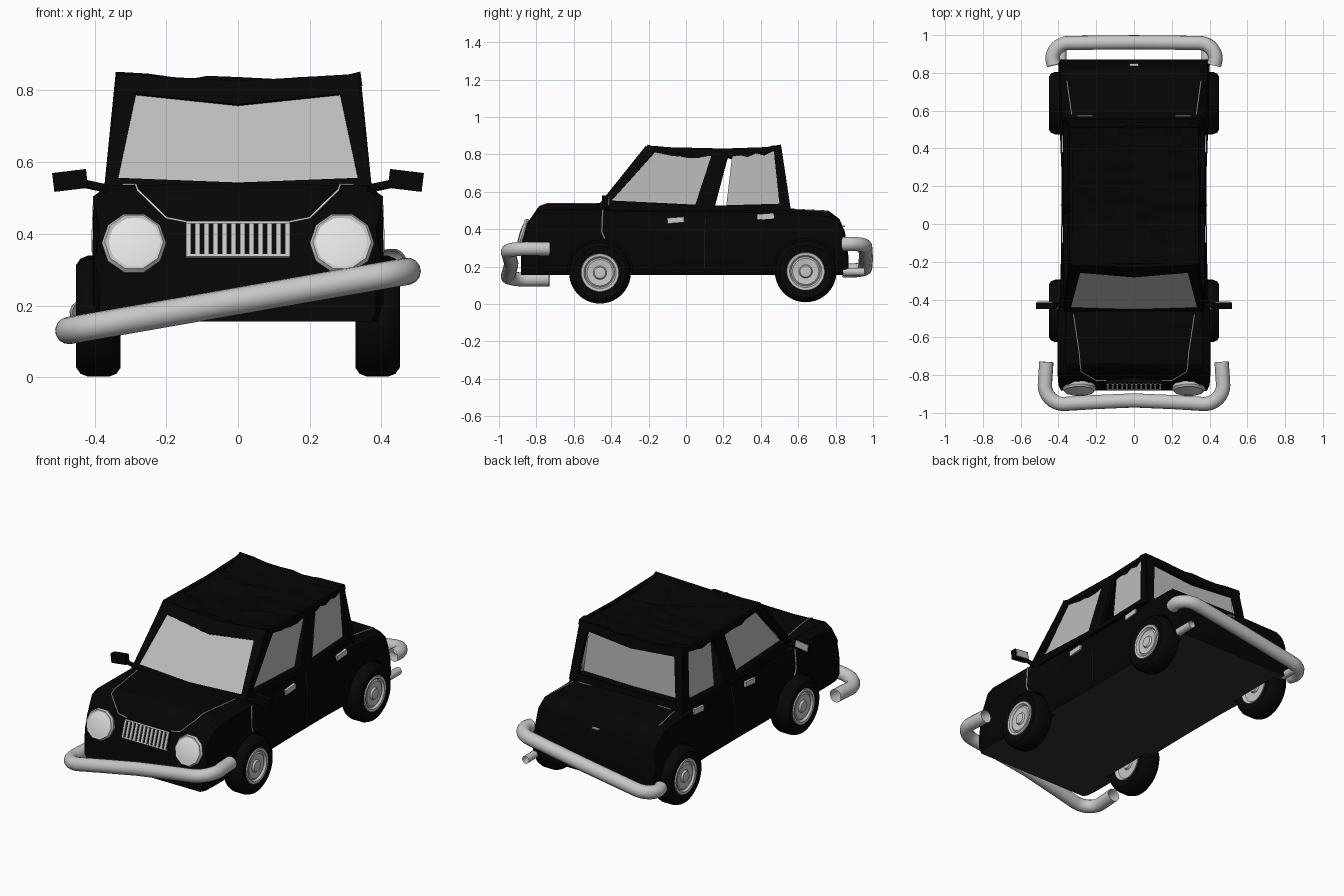
import bpy, bmesh, math, random

random.seed(4)
if "Cube" in bpy.data.objects:
    bpy.data.objects.remove(bpy.data.objects["Cube"])


def material(name, v):
    m = bpy.data.materials.new(name)
    m.use_nodes = True
    m.diffuse_color = (v, v, v, 1)
    m.node_tree.nodes["Principled BSDF"].inputs["Base Color"].default_value = (v, v, v, 1)
    return m


PAINT = material("black_paint", 0.0015)
RUBBER = material("tyre_black", 0.002)
UNDER = material("underside_grey", 0.03)
CHROME = material("chrome_grey", 0.57)
GLASS = material("glass_grey", 0.51)
LIGHT = material("lens_white", 0.78)


def select(ob):
    bpy.ops.object.select_all(action='DESELECT')
    ob.select_set(True)
    bpy.context.view_layer.objects.active = ob


def smooth(ob, degrees):
    select(ob)
    bpy.ops.object.shade_smooth_by_angle(angle=math.radians(degrees))


def build(name, verts, faces, mat):
    me = bpy.data.meshes.new(name)
    me.from_pydata([tuple(v) for v in verts], [], faces)
    bm = bmesh.new()
    bm.from_mesh(me)
    bmesh.ops.remove_doubles(bm, verts=bm.verts, dist=0.0001)
    bmesh.ops.recalc_face_normals(bm, faces=bm.faces)
    bm.to_mesh(me)
    bm.free()
    me.materials.append(mat)
    ob = bpy.data.objects.new(name, me)
    bpy.context.collection.objects.link(ob)
    return ob


def thicken(ob, t, offset=0.0):
    mod = ob.modifiers.new("thickness", 'SOLIDIFY')
    mod.thickness, mod.offset = t, offset
    select(ob)
    bpy.ops.object.modifier_apply(modifier=mod.name)


def loft(rings):
    """Vertices and quads joining closed rings of equal size."""
    n = len(rings[0])
    faces = [(i * n + j, i * n + (j + 1) % n, (i + 1) * n + (j + 1) % n, (i + 1) * n + j)
             for i in range(len(rings) - 1) for j in range(n)]
    return [v for r in rings for v in r], faces


def lathe(name, profile, mat, loc, rot, segs=32):
    rings = [[(r * math.cos(k * math.tau / segs), r * math.sin(k * math.tau / segs), h)
              for k in range(segs)] for r, h in profile]
    ob = build(name, *loft(rings), mat)
    smooth(ob, 35)
    ob.location, ob.rotation_euler = loc, rot
    return ob


def tube(name, points, radius, mat):
    cu = bpy.data.curves.new(name, 'CURVE')
    cu.dimensions, cu.bevel_depth, cu.bevel_resolution = '3D', radius, 5
    sp = cu.splines.new('POLY')
    sp.points.add(len(points) - 1)
    for p, co in zip(sp.points, points):
        p.co = (*co, 1)
    cu.materials.append(mat)
    ob = bpy.data.objects.new(name, cu)
    bpy.context.collection.objects.link(ob)
    select(ob)
    bpy.ops.object.convert(target='MESH')
    smooth(bpy.context.object, 40)


def box(name, loc, size, mat, rot=(0, 0, 0)):
    bm = bmesh.new()
    bmesh.ops.create_cube(bm, size=1)
    bmesh.ops.scale(bm, vec=size, verts=bm.verts)
    me = bpy.data.meshes.new(name)
    bm.to_mesh(me)
    bm.free()
    me.materials.append(mat)
    ob = bpy.data.objects.new(name, me)
    ob.location, ob.rotation_euler = loc, rot
    bpy.context.collection.objects.link(ob)


# Lower body: cross-sections from nose to tail (y, half width, shoulder, top)
FLOOR = 0.155
stations = [(-.883, .385, .36, .34), (-.855, .40, .385, .43), (-.79, .405, .40, .52),
            (-.74, .405, .403, .535), (-.45, .405, .40, .535), (-.38, .39, .375, .525),
            (0, .385, .365, .52), (.3, .385, .365, .52), (.56, .395, .38, .505),
            (.76, .40, .39, .495), (.82, .40, .39, .45), (.85, .40, .385, .38),
            (.87, .39, .375, .24)]
rings = []
for k, (y, w, s, t) in enumerate(stations):
    h = t - FLOOR
    half = [(w * .96, FLOOR), (w, FLOOR + h * .15), (w, FLOOR + h * .6),
            (s, FLOOR + h * .92), (s - .04, t), (0, t + .005)]
    half += [(-x, z) for x, z in half[-2::-1]]
    # the nose is set back towards the middle
    dent = .045 if k < 3 else 0
    rings.append([(x, y + dent * max(0, 1 - abs(x) / .38), z) for x, z in half])
verts, faces = loft(rings)
n = len(rings[0])
faces += [tuple(range(n)), tuple(range(len(verts) - n, len(verts)))]
body = build("lower_body", verts, faces, PAINT)

# Wheel wells, then wheels
for label, y, z in (("front", -.46, .167), ("rear", .64, .174)):
    for side in (1, -1):
        cutter = lathe("well_cutter", [(0, -.1), (.175, -.1), (.175, .1), (0, .1)],
                       PAINT, (side * .43, y, z), (0, math.pi / 2, 0))
        mod = body.modifiers.new("well", 'BOOLEAN')
        mod.operation, mod.object, mod.solver = 'DIFFERENCE', cutter, 'EXACT'
        select(body)
        bpy.ops.object.modifier_apply(modifier=mod.name)
        bpy.data.objects.remove(cutter)
        at, rot = (side * .389, y, z), (0, side * math.pi / 2, 0)
        lathe(label + "_tyre", [(.098, -.055), (.14, -.062), (.157, -.05), (.165, -.03), (.165, .03),
                                (.157, .05), (.14, .062), (.098, .055)], RUBBER, at, rot, 40)
        lathe(label + "_hub", [(0, -.058), (.03, -.056), (.035, -.045), (.085, -.045), (.1, -.06),
                               (.104, -.05), (.104, .05), (.1, .062), (.086, .06), (.078, .048),
                               (.07, .054), (.036, .05), (.03, .06), (0, .062)], CHROME, at, rot, 40)

smooth(body, 25)
body.data.materials.append(UNDER)
for p in body.data.polygons:
    if p.normal.z < -.9 and p.center.z < FLOOR + .01:
        p.material_index = len(body.data.materials) - 1


# Cabin: sloping window frames, with steeper panes set under the roof edge
def window(name, plane, outer, opening, pane_plane, pane):
    rim = [[plane(*p) for p in loop] for loop in (outer, opening)]
    thicken(build(name + "_frame", *loft(rim), PAINT), .02)
    glass = [pane_plane(*p) for p in pane]
    thicken(build(name + "_glass", glass, [tuple(range(len(glass)))], GLASS), .006)


def front_plane(x, z):
    return (x, -.455 + (z - .53) * .8, z)


def back_plane(x, z):
    return (x, .55 - (z - .505) * .15, z)


def back_pane(x, z):
    return (x, .497, z)


opening = [(-.335, .55), (0, .537), (.335, .55), (.285, .785), (0, .755), (-.285, .785)]
window("windscreen", front_plane,
       [(-.372, .5), (0, .5), (.372, .5), (.335, .84), (0, .82), (-.335, .84)],
       opening, front_plane, opening)
opening = [(-.32, .54), (0, .535), (.32, .54), (.285, .79), (0, .765), (-.285, .79)]
window("rear_window", back_plane,
       [(-.37, .48), (0, .48), (.37, .48), (.335, .84), (0, .82), (-.335, .84)],
       opening, back_pane, opening)
for side in (1, -1):
    def side_plane(y, z):
        return (side * (.364 - (z - .52) * .1), y, z)

    def side_pane(y, z):
        return (side * .332, y, z)
    opening = [(-.40, .552), (.05, .53), (.135, .79), (-.165, .812)]
    window("front_door_window", side_plane,
           [(-.46, .5), (.13, .5), (.205, .83), (-.21, .84)], opening, side_pane, opening)
    window("rear_door_window", side_plane,
           [(.13, .5), (.555, .5), (.50, .84), (.205, .83)],
           [(.155, .525), (.50, .535), (.47, .815), (.228, .80)], side_pane,
           [(.215, .52), (.50, .535), (.47, .815), (.246, .79)])

# Crumpled roof: a sagging grid with raised corners
NX, NY = 8, 16
verts = []
for j in range(NY + 1):
    for i in range(NX + 1):
        u, v = i / NX * 2 - 1, j / NY * 2 - 1
        z = .814 + .018 * v * v + .014 * abs(u) ** 3 * v * v + random.uniform(-.01, .01)
        verts.append((u * (.339 + random.uniform(-.004, .004)), .15 + .357 * v, z))
faces = [(a, a + 1, a + NX + 2, a + NX + 1)
         for j in range(NY) for a in range(j * (NX + 1), j * (NX + 1) + NX)]
thicken(build("roof", verts, faces, PAINT), .03, -1)


# Crooked tubular bumpers: hooked ends, round corners, slightly bowed middle
def bumper(name, tip, reach, end, middle, radius, height, slope):
    way = math.copysign(1, end)
    half = [(reach - .008, tip)]
    for k in range(9):
        a = k / 8 * math.pi / 2
        half.append((reach - radius * (1 - math.cos(a)), end - way * radius * (1 - math.sin(a))))
    half += [(.22, (end + middle) / 2), (0, middle)]
    path = half + [(-x, y) for x, y in half[-2::-1]]
    tube(name, [(x, y, height + slope * x) for x, y in path], .038, CHROME)


bumper("front_bumper", -.73, .472, -.953, -.934, .1, .213, .175)
bumper("rear_bumper", .84, .432, .958, .962, .085, .25, .165)

# Grille
lean = (-.33, 0, 0)
box("grille_back", (0, -.845, .383), (.29, .03, .1), RUBBER, lean)
for z, y in ((.337, -.869), (.429, -.837)):
    box("grille_rail", (0, y, z), (.29, .02, .007), CHROME, lean)
for k in range(12):
    box("grille_bar", (-.138 + k * .0251, -.856, .383), (.013, .022, .092), CHROME, lean)

# Paired details
for side in (1, -1):
    def mirrored(points):
        return [(side * x, y, z) for x, y, z in points]
    rot = (math.radians(72), 0, 0)
    lathe("headlight_ring", [(.08, -.06), (.086, -.01), (.09, .004), (.082, .016), (.068, .012)],
          CHROME, (side * .29, -.87, .373), rot, 10)
    lathe("headlight_lens", [(.074, .013), (.05, .018), (0, .021)], LIGHT,
          (side * .286, -.87, .373), rot, 24)
    box("mirror", (side * .468, -.432, .549), (.095, .035, .053), PAINT, (0, side * .12, 0))
    box("mirror_face", (side * .468, -.413, .55), (.08, .006, .038), GLASS, (0, side * .12, 0))
    tube("mirror_stalk", mirrored([(.36, -.43, .525), (.43, -.432, .54)]), .012, PAINT)
    for y, z in ((-.055, .448), (.425, .468)):
        box("door_handle", (side * .374, y, z), (.022, .09, .03), CHROME, (.08, 0, 0))
    tube("exhaust_pipe", mirrored([(.38, .84, .172), (.38, .955, .172)]), .022, CHROME)
    # Pale panel gaps
    tube("bonnet_gap", mirrored([(.32, -.48, .538), (.29, -.68, .538), (.285, -.74, .538),
                                 (.28, -.782, .523), (.2, -.83, .445), (.145, -.828, .434)]),
         .003, LIGHT)
    tube("boot_gap", mirrored([(.33, .58, .506), (.355, .76, .496)]), .003, LIGHT)
    tube("boot_hinge_gap", mirrored([(.22, .572, .508), (.30, .572, .507)]), .003, LIGHT)
    tube("wing_gap", mirrored([(.40, -.445, .505), (.405, -.45, .385), (.405, -.435, .35)]),
         .004, LIGHT)
    tube("door_gap", mirrored([(.386, .1, .18), (.386, .1, .375), (.366, .105, .49)]),
         .002, UNDER)

# Boot handle
box("boot_handle", (0, .835, .415), (.045, .03, .007), CHROME)
